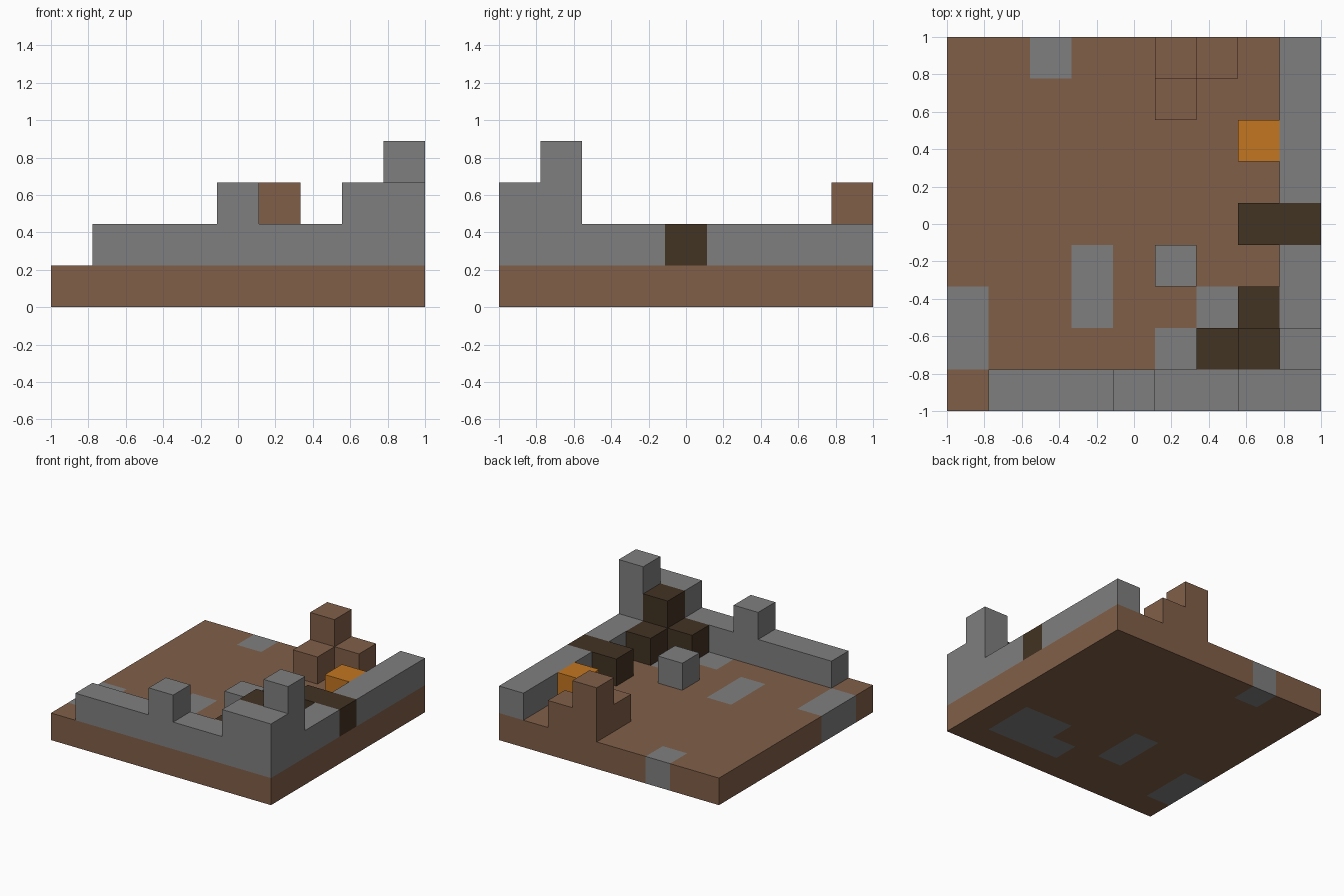
import bpy, bmesh, math
from mathutils import Vector

if "Cube" in bpy.data.objects:
    bpy.data.objects.remove(bpy.data.objects["Cube"], do_unlink=True)

N = 9                # cells along each side
S = 2 / N            # cell size


def linear(v):
    v /= 255
    return v / 12.92 if v <= 0.04045 else ((v + 0.055) / 1.055) ** 2.4


def material(name, *rgb):
    m = bpy.data.materials.new(name)
    m.use_nodes = True
    colour = [linear(c) for c in rgb] + [1]
    m.diffuse_color = colour
    bsdf = m.node_tree.nodes["Principled BSDF"]
    bsdf.inputs["Base Color"].default_value = colour
    bsdf.inputs["Roughness"].default_value = 0.9
    return m


earth = material("earth_brown", 129, 95, 72)
stone = material("stone_grey", 127, 127, 127)
timber = material("dark_timber", 66, 51, 35)
orange = material("glowing_orange", 196, 118, 33)


def box(columns, rows, layers):
    """Set of cells in the given ranges; a plain number means one cell."""
    spans = [[s] if isinstance(s, int) else range(s[0], s[1] + 1)
             for s in (columns, rows, layers)]
    return {(i, j, k) for i in spans[0] for j in spans[1] for k in spans[2]}


# Stone set flush into the ground
inlay_front = box((5, 7), 1, 0) | box((6, 7), 2, 0)
inlay_middle = box(3, (2, 3), 0)
inlay_side = box(0, (1, 2), 0)
inlay_back = box(2, 8, 0)
inlays = inlay_front | inlay_middle | inlay_side | inlay_back

# Doorway beam interrupts the side wall
door_beam = box((7, 8), 4, 1)

parts = [
    ("ground_slab", box((0, 8), (0, 8), 0) - inlays, earth),
    ("front_floor_inlay", inlay_front, stone),
    ("middle_floor_inlay", inlay_middle, stone),
    ("side_floor_inlay", inlay_side, stone),
    ("back_floor_inlay", inlay_back, stone),
    # Walls with raised battlements and a corner turret
    ("front_wall", box((1, 8), 0, 1) | box(4, 0, 2) | box((7, 8), 0, 2), stone),
    ("side_wall", box(8, (1, 8), 1) - door_beam, stone),
    ("corner_turret", box(8, 1, (2, 3)), stone),
    ("loose_stone_block", box(5, 3, 1), stone),
    # Timber and the small contents of the yard
    ("door_beam", door_beam, timber),
    ("timber_stack", box((6, 7), 1, 1) | box(7, 2, 1) | box(7, 1, 2), timber),
    ("earth_mound", box((5, 6), 8, 1) | box(5, 7, 1) | box(5, 8, 2), earth),
    ("orange_block", box(7, 6, 1), orange),
]
occupied = set().union(*(cells for _, cells, _ in parts))


def build(name, cells, mat):
    """Make the exposed skin of a group of cells and merge coplanar faces."""
    bm = bmesh.new()
    for cell in sorted(cells):
        centre = (Vector(cell) + Vector((0.5, 0.5, 0.5))) * S - Vector((1, 1, 0))
        for axis in range(3):
            for sign in (-1, 1):
                near = list(cell)
                near[axis] += sign
                if tuple(near) in occupied:
                    continue
                n, u = Vector(), Vector()
                n[axis] = sign
                u[(axis + 1) % 3] = 1
                v = n.cross(u)
                corners = [(-1, -1), (1, -1), (1, 1), (-1, 1)]
                bm.faces.new([bm.verts.new(centre + (n + u * a + v * b) * S / 2)
                              for a, b in corners])
    bmesh.ops.remove_doubles(bm, verts=bm.verts, dist=S / 100)
    bmesh.ops.dissolve_limit(bm, angle_limit=math.radians(1),
                             verts=bm.verts, edges=bm.edges)
    mesh = bpy.data.meshes.new(name)
    bm.to_mesh(mesh)
    bm.free()
    mesh.materials.append(mat)
    obj = bpy.data.objects.new(name, mesh)
    bpy.context.collection.objects.link(obj)


for part in parts:
    build(*part)
